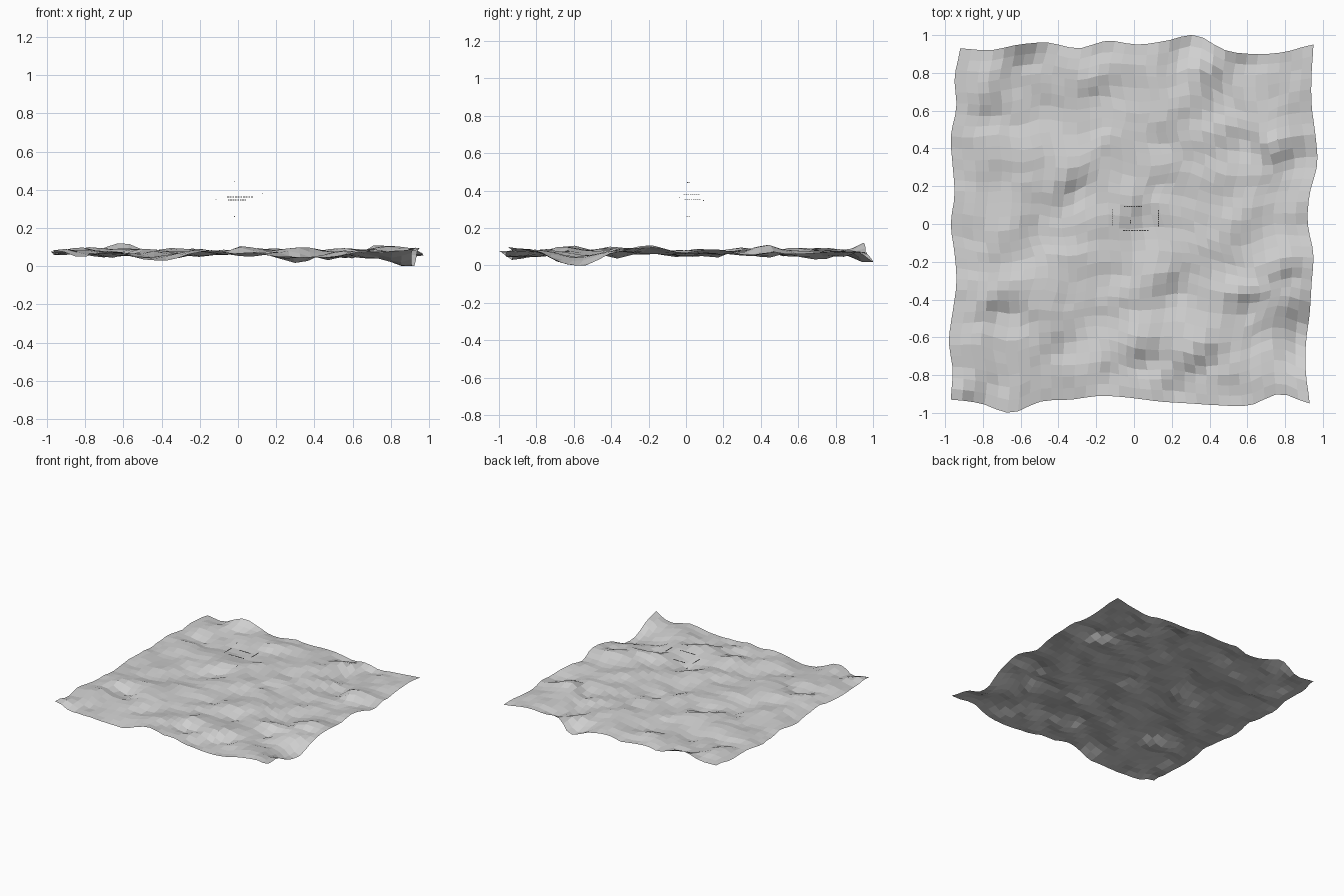
import bpy, bmesh, math
from mathutils import Vector, noise

cube = bpy.data.objects.get("Cube")
if cube:
    bpy.data.objects.remove(cube)

grey = bpy.data.materials.new("light_grey")
grey.use_nodes = True
colour = (0.63, 0.63, 0.63, 1)
grey.diffuse_color = colour
grey.node_tree.nodes["Principled BSDF"].inputs["Base Color"].default_value = colour


def add_object(name, bm):
    mesh = bpy.data.meshes.new(name)
    bm.to_mesh(mesh)
    bm.free()
    mesh.materials.append(grey)
    obj = bpy.data.objects.new(name, mesh)
    bpy.context.collection.objects.link(obj)


def sample(values, t):
    """Smooth curve through evenly spaced values, in hundredths."""
    last = len(values) - 1
    s = min(max(t, 0), 1) * last
    i = min(int(s), last - 1)
    f = s - i
    a, b, c, d = (values[min(max(i + k, 0), last)] for k in (-1, 0, 1, 2))
    cubic = b + f * (c - a + f * (2*a - 5*b + 4*c - d + f * (3*(b - c) + d - a))) / 2
    return cubic / 100


# Ragged outline of the sheet, one curve per edge
back = (93, 92, 95, 96, 93, 97, 95, 97, 100, 92, 90, 91, 95)
front = (-93, -95, -100, -94, -93, -91, -92, -94, -95, -96, -96, -90, -95)
left_side = (-97, -96, -98, -96, -94, -95, -97, -95, -96, -97, -94, -95, -92)
right_side = (93, 91, 91, 93, 94, 95, 92, 93, 97, 96, 94, 94, 95)

# Steep creases falling towards +x and -y
creases = [(-.6, .92), (.55, .89), (-.74, -.46), (.55, -.43), (.85, -.48),
           (.08, -.63), (.8, -.24), (-.33, .2), (-.76, .63), (.5, .45),
           (.2, -.85), (-.88, -.93), (-.43, -.65), (.8, .38),
           (.42, .76), (.36, -.66), (0, .03), (.18, -.36)]
fall = Vector((.6, -.8))

# Hollows and crests: x, y, change in height
lumps = [(.91, -.6, -.065), (.3, .98, -.05), (-.43, -.93, -.03),
         (.93, -.95, .025), (.94, -.2, .03), (-.62, .97, .035),
         (-.8, -.65, .03), (.42, -.95, -.025), (.1, -.6, .02)]


def height(x, y, inside):
    h = .069 + (.012 + .02 * inside) * noise.noise(Vector((x * 3.2, y * 4.4, 5)))
    h += .018 * noise.noise(Vector((x * 7, y * 8, 2)))
    for cx, cy in creases:
        d = Vector((x - cx, y - cy))
        h -= .5 * d.dot(fall) * math.exp(-d.length_squared / .009)
    for cx, cy, amount in lumps:
        h += amount * math.exp(-((x - cx)**2 + (y - cy)**2) / .018)
    return min(max(h, 0), .12)


# Rippled sheet: a flat-shaded grid drawn to the outline and displaced
bm = bmesh.new()
bmesh.ops.create_grid(bm, x_segments=32, y_segments=32, size=1)
for vert in bm.verts:
    u, v = (vert.co.x + 1) / 2, (vert.co.y + 1) / 2
    x = (1 - u) * sample(left_side, v) + u * sample(right_side, v)
    y = (1 - v) * sample(front, u) + v * sample(back, u)
    inside = min(1, 8 * min(u, 1 - u, v, 1 - v))
    drift = noise.noise_vector(Vector((x * 4, y * 4, 9))) * .05 * inside
    vert.co = (x + drift.x, y + drift.y, height(x, y, inside))
add_object("rippled_sheet", bm)


def dashed_strip(name, centre, length, axis, count):
    """Row of tiny flat dashes along one axis."""
    bm = bmesh.new()
    pitch = length / count
    size = Vector((.004, .004, .004))
    size[axis] = pitch * .7
    for i in range(count):
        spot = Vector(centre)
        spot[axis] += (i + .5) * pitch - length / 2
        dash = bmesh.ops.create_cube(bm, size=1)["verts"]
        bmesh.ops.scale(bm, vec=size, verts=dash)
        bmesh.ops.translate(bm, vec=spot, verts=dash)
    add_object(name, bm)


# Tiny floating marks around the middle
dashed_strip("front_mark", (.01, -.035, .362), .14, 0, 10)
dashed_strip("back_mark", (-.005, .093, .346), .1, 0, 8)
dashed_strip("left_mark", (.13, .03, .38), .09, 1, 8)
dashed_strip("right_mark", (-.115, .035, .35), .09, 1, 8)
dashed_strip("top_mark", (-.02, .012, .443), .016, 1, 2)
dashed_strip("bottom_mark", (-.018, .012, .26), .022, 1, 2)
